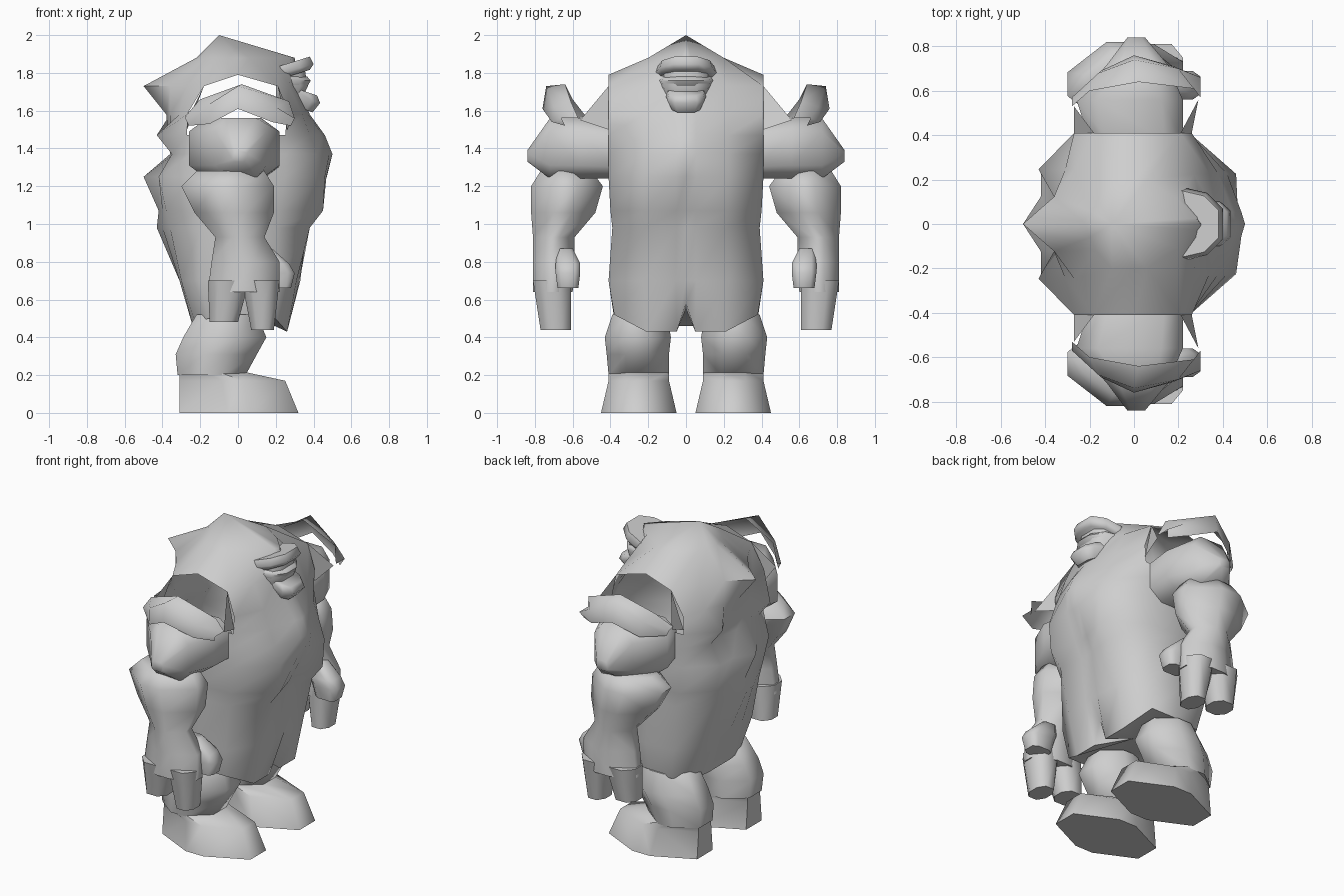
import bpy, bmesh

cube = bpy.data.objects.get("Cube")
if cube:
    bpy.data.objects.remove(cube, do_unlink=True)

stone = bpy.data.materials.new("light_grey")
stone.use_nodes = True
grey = (0.62, 0.62, 0.62, 1)
stone.diffuse_color = grey
stone.node_tree.nodes["Principled BSDF"].inputs["Base Color"].default_value = grey


def finish(bm, name, mirrored):
    bmesh.ops.recalc_face_normals(bm, faces=bm.faces)
    mesh = bpy.data.meshes.new(name)
    bm.to_mesh(mesh)
    bm.free()
    obj = bpy.data.objects.new(name, mesh)
    bpy.context.collection.objects.link(obj)
    mesh.materials.append(stone)
    bpy.ops.object.select_all(action='DESELECT')
    obj.select_set(True)
    bpy.context.view_layer.objects.active = obj
    bpy.ops.object.shade_smooth_by_angle(angle=1.1)
    if mirrored:
        mirror = obj.modifiers.new("Mirror", 'MIRROR')
        mirror.use_axis = (False, True, False)
        mirror.use_mirror_merge = False


def skin(bm, rings, closed=True, keep=lambda row, col: True):
    """Bridge rows of points with quads."""
    rows = [[bm.verts.new(p) for p in ring] for ring in rings]
    count = len(rows[0])
    for r in range(len(rows) - 1):
        for c in range(count if closed else count - 1):
            if keep(r, c):
                d = (c + 1) % count
                bm.faces.new((rows[r][c], rows[r][d], rows[r + 1][d], rows[r + 1][c]))
    return rows


def octagon(a0, a1, b0, b1, cut_a, cut_b):
    da, db = (a1 - a0) * cut_a, (b1 - b0) * cut_b
    return [(a0 + da, b0), (a1 - da, b0), (a1, b0 + db), (a1, b1 - db),
            (a1 - da, b1), (a0 + da, b1), (a0, b1 - db), (a0, b0 + db)]


def limb(name, sections, sideways=False, cuts=(.36, .36)):
    """Loft octagons; a section is height, x range, then y range (or y, x range, z range)."""
    bm = bmesh.new()
    rings = []
    for level, *box in sections:
        ring = octagon(*box, *cuts)
        rings.append([(a, level, b) if sideways else (a, b, level) for a, b in ring])
    rows = skin(bm, rings)
    bm.faces.new(rows[0])
    bm.faces.new(rows[-1])
    finish(bm, name, True)


# Shaggy torso and head shell: height, front, front_mid, side_front,
# side_back, back_mid, back_notch, back, half width
torso_rows = [
    (.46, .26, .26, .18, -.16, -.22, -.24, -.24, .38),
    (.70, .33, .31, .2, -.2, -.3, -.31, -.31, .41),
    (.98, .36, .38, .2, -.2, -.36, -.4, -.43, .39),
    (1.07, .39, .45, .22, -.22, -.38, -.4, -.42, .4),
    (1.25, .47, .46, .25, -.25, -.42, -.42, -.5, .41),
    (1.37, .5, .42, .25, -.25, -.35, -.34, -.36, .41),
    (1.47, .46, .38, .25, -.27, -.43, -.36, -.37, .41),
    (1.58, .38, .34, .26, -.27, -.31, -.36, -.38, .41),
    (1.73, .32, .27, .21, -.18, -.27, -.36, -.5, .41),
    (1.88, .3, .2, .06, -.1, -.17, -.2, -.22, .2),
]
hem_lift = [.12, -.03, -.03, .06, .06, .04, 0, 0, 0]
torso_rings = []
for i, (z, f, fm, sf, sb, bm_x, bn, b, w) in enumerate(torso_rows):
    half = [(f, 0), (.8 * f + .2 * fm, .13), (fm, .55), (sf, 1), (0, 1),
            (sb, 1), (bm_x, .6), (bn, .3), (b, 0)]
    lift = hem_lift if i == 0 else [0] * len(half)
    if i == 8:
        lift[4] = .06  # crest of the arm hole
    side = [(x, y * w, z + up) for (x, y), up in zip(half, lift)]
    torso_rings.append(side + [(x, -y, h) for x, y, h in side[-2:0:-1]])
bm = bmesh.new()
arm_hole = (3, 4, 11, 12)
rows = skin(bm, torso_rings, keep=lambda r, c: not (r in (6, 7) and c in arm_hole))
crown = bm.verts.new((-.1, 0, 2))
belly = bm.verts.new((0, 0, .55))
for c in range(len(rows[-1])):
    d = (c + 1) % len(rows[-1])
    bm.faces.new((rows[-1][c], rows[-1][d], crown))
    bm.faces.new((rows[0][d], rows[0][c], belly))
finish(bm, "torso", False)

# Webs running from the arm holes out to the shoulder guards
bm = bmesh.new()
for corners in ([(.21, .41, 1.73), (.26, .41, 1.5), (.29, .56, 1.55)],
                [(-.18, .41, 1.73), (-.27, .41, 1.5), (-.27, .53, 1.55)]):
    bm.faces.new([bm.verts.new(p) for p in corners])
finish(bm, "shoulder_web", True)

# Arms
limb("upper_arm", [
    (.38, -.2, .22, 1.24, 1.53),
    (.56, -.26, .22, 1.24, 1.56),
    (.72, -.12, .15, 1.24, 1.56),
    (.84, -.03, .05, 1.33, 1.39)], sideways=True, cuts=(.2, .22))
limb("forearm", [
    (1.28, -.22, .14, .5, .77),
    (1.2, -.3, .19, .44, .82),
    (1.06, -.23, .19, .48, .82),
    (.93, -.12, .14, .59, .81),
    (.80, -.14, .22, .59, .81),
    (.64, -.16, .22, .6, .81)])
limb("back_finger", [
    (.7, -.16, .06, .61, .81),
    (.48, -.15, 0, .61, .77)], cuts=(.25, .3))
limb("front_finger", [
    (.7, .02, .22, .61, .81),
    (.44, .07, .19, .61, .77)], cuts=(.25, .3))
limb("thumb", [
    (.87, .08, .18, .6, .68),
    (.79, .1, .27, .56, .69),
    (.74, .12, .3, .56, .69),
    (.66, .14, .28, .57, .68)], cuts=(.2, .2))

# Legs with blunt feet
limb("leg", [
    (.52, -.22, .1, .1, .39),
    (.40, -.29, .15, .08, .43),
    (.31, -.33, .1, .09, .42),
    (.2, -.32, .04, .09, .41)], cuts=(.35, .3))
limb("foot", [
    (.22, -.31, .02, .09, .41),
    (.17, -.31, .25, .09, .41),
    (0, -.31, .32, .05, .45)], cuts=(.4, .3))

# Open shoulder guards arching over each arm
bm = bmesh.new()
skin(bm, [
    [(.3, .57, 1.56), (.27, .61, 1.65), (.02, .64, 1.74), (-.2, .6, 1.66), (-.28, .53, 1.57)],
    [(.3, .66, 1.56), (.2, .7, 1.62), (0, .74, 1.73), (-.16, .68, 1.63), (-.28, .57, 1.56)],
    [(.28, .64, 1.52), (.18, .71, 1.54), (0, .76, 1.61), (-.15, .69, 1.53), (-.26, .57, 1.52)],
], closed=False)
finish(bm, "shoulder_guard", True)


def face_band(name, half, levels, tilt=0.0):
    """Stack of mirrored outlines, each a height and a scale; tilt lifts the front."""
    outline = half + [(x, -y) for x, y in reversed(half)]
    start = half[0][0]
    bm = bmesh.new()
    rings = []
    for z, k in levels:
        rings.append([(start + (x - start) * k, y * k, z + tilt * (x - start))
                      for x, y in outline])
    rows = skin(bm, rings)
    bm.faces.new(rows[0])
    bm.faces.new(rows[-1])
    finish(bm, name, False)


# Face
face_band("brow", [(.2, .17), (.33, .14), (.4, .07)], [(1.76, .9), (1.79, 1), (1.83, .9)], .28)
face_band("muzzle", [(.2, .15), (.33, .12), (.37, .06)], [(1.66, .8), (1.73, 1), (1.82, .9)])
face_band("cheek_ridge", [(.2, .16), (.33, .13), (.385, .05)], [(1.69, .8), (1.76, 1), (1.78, .9)])
face_band("jaw", [(.27, .11), (.39, .1), (.435, .06)],
          [(1.64, .75), (1.69, 1), (1.73, .9)], -.3)
